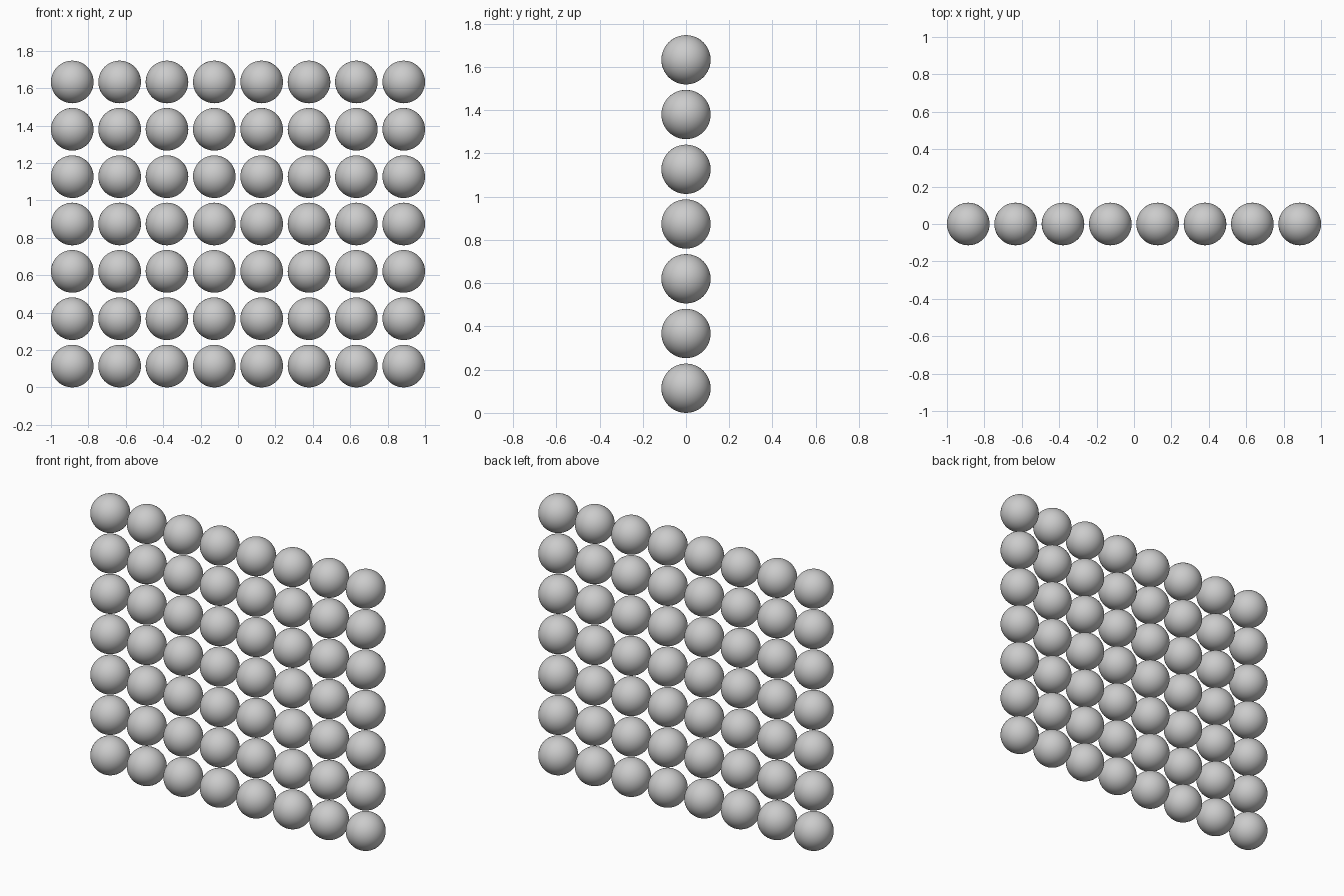
import bpy

if "Cube" in bpy.data.objects:
    bpy.data.objects.remove(bpy.data.objects["Cube"])

COLS, ROWS = 8, 7
SPACING = 2 / 7.9          # ball diameter is 0.9 of the spacing
RADIUS = 0.45 * SPACING

# One smooth ball whose mesh is shared by the whole grid
bpy.ops.mesh.primitive_uv_sphere_add(segments=48, ring_count=24, radius=RADIUS)
first = bpy.context.object
bpy.ops.object.shade_smooth()
first.data.name = "ball"

# Upright wall of balls, 8 across and 7 high
for row in range(ROWS):
    for col in range(COLS):
        ball = first if row == col == 0 else first.copy()
        if ball is not first:
            bpy.context.collection.objects.link(ball)
        ball.name = f"ball_row{row + 1}_column{col + 1}"
        ball.location = ((col - (COLS - 1) / 2) * SPACING, 0, RADIUS + row * SPACING)
